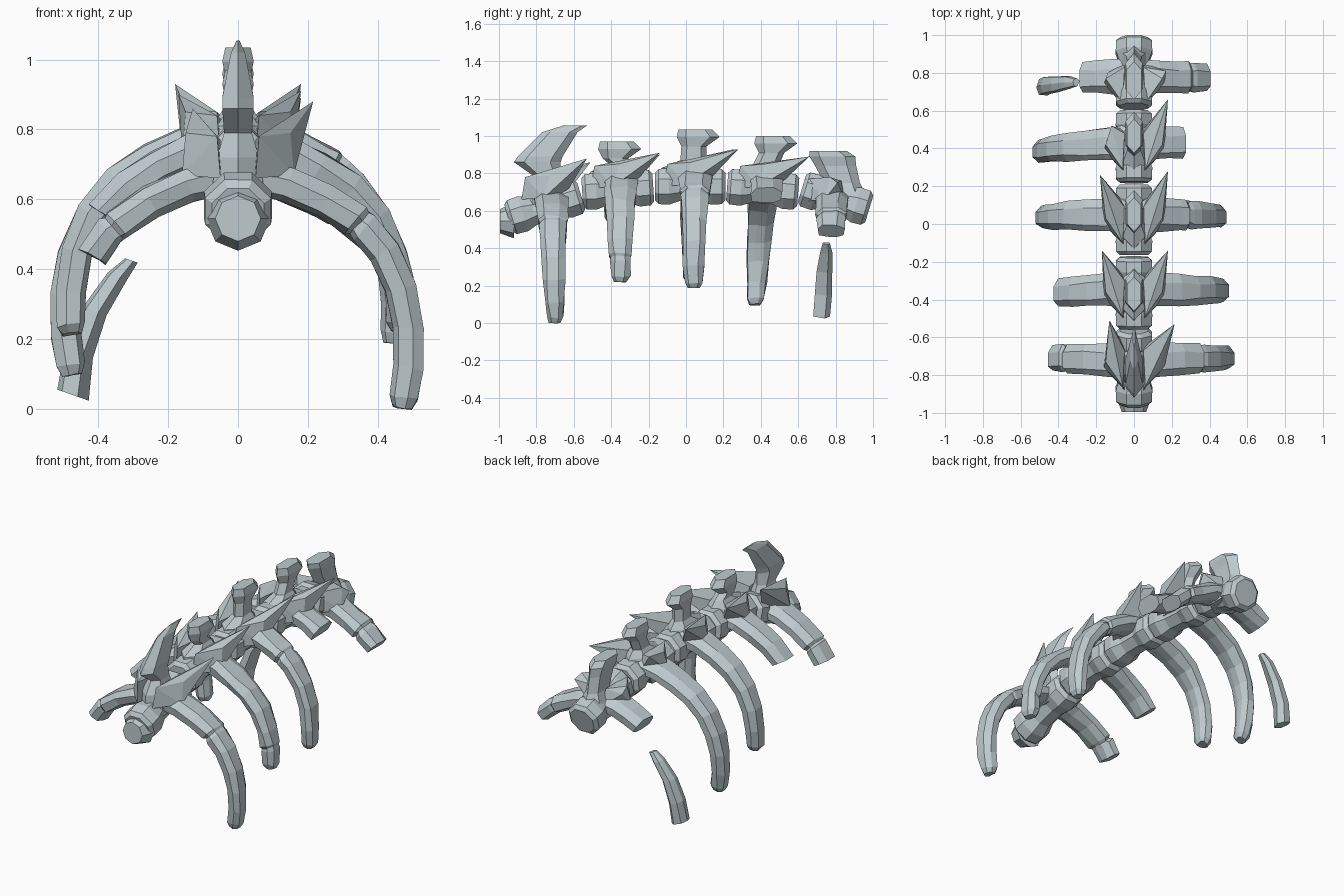
import bpy, bmesh, math, random
from mathutils import Vector

if "Cube" in bpy.data.objects:
    bpy.data.objects.remove(bpy.data.objects["Cube"])

random.seed(4)
bone = bpy.data.materials.new("blue_grey_bone")
bone.diffuse_color = (0.52, 0.595, 0.62, 1)
bone.use_nodes = True
bone.node_tree.nodes["Principled BSDF"].inputs["Base Color"].default_value = bone.diffuse_color


def finish(bm, name):
    bmesh.ops.recalc_face_normals(bm, faces=bm.faces)
    me = bpy.data.meshes.new(name)
    bm.to_mesh(me)
    bm.free()
    me.materials.append(bone)
    ob = bpy.data.objects.new(name, me)
    bpy.context.collection.objects.link(ob)
    return ob


def loft(rings, name):
    bm = bmesh.new()
    vs = [[bm.verts.new(p) for p in r] for r in rings]
    n = len(vs[0])
    for a, b in zip(vs, vs[1:]):
        for i in range(n):
            j = (i + 1) % n
            bm.faces.new((a[i], a[j], b[j], b[i]))
    bm.faces.new(vs[0][::-1])
    bm.faces.new(vs[-1])
    return finish(bm, name)


def hull(points, name):
    bm = bmesh.new()
    for p in points:
        bm.verts.new(p)
    res = bmesh.ops.convex_hull(bm, input=bm.verts)
    junk = [g for g in res["geom_interior"] if isinstance(g, bmesh.types.BMVert)]
    if junk:
        bmesh.ops.delete(bm, geom=junk, context='VERTS')
    return finish(bm, name)


def centrum(name, y0, z0, y1, z1):
    # spool shaped vertebra body between two end points
    a, b = Vector((0, y0, z0)), Vector((0, y1, z1))
    up = Vector((1, 0, 0)).cross((b - a).normalized())
    up = up if up.z > 0 else -up
    rings = []
    for t, r in ((0, .08), (.05, .102), (.2, .105), (.36, .082),
                 (.64, .082), (.8, .105), (.95, .102), (1, .08)):
        c = a.lerp(b, t)
        rings.append([c + Vector((math.cos(k * math.pi / 4 + .39) * r, 0, 0))
                      + up * math.sin(k * math.pi / 4 + .39) * r for k in range(8)])
    loft(rings, name)


def neural_spine(name, sections):
    # stacked six sided sections: height, back y, front y, half width
    rings = []
    for z, ya, yb, w in sections:
        d = (yb - ya) * .22
        rings.append([(0, ya, z), (w, ya + d, z), (w, yb - d, z),
                      (0, yb, z), (-w, yb - d, z), (-w, ya + d, z)])
    loft(rings, name)


def wing(name, side, y, z, tx, ty, tz):
    # swept transverse blade ending in a spike
    pts = [(.05, -.13, -.02), (.06, -.11, .10), (.16, -.01, -.01), (.15, .02, .11),
           (.05, .08, .09), (.05, .10, 0), (tx, ty, tz)]
    hull([(side * px, y + py, z + pz) for px, py, pz in pts], name)


RIB = [(.03, .01), (.10, 0), (.20, -.04), (.31, -.10), (.39, -.17),
       (.45, -.27), (.482, -.40), (.484, -.53), (.465, -.655)]


def sample(path, t):
    pts = [Vector(p) for p in path]
    lens = [(b - a).length for a, b in zip(pts, pts[1:])]
    d = t * sum(lens)
    for a, b, l in zip(pts, pts[1:], lens):
        if d <= l + 1e-6:
            return a.lerp(b, d / l), (b - a).normalized()
        d -= l
    return pts[-1], (pts[-1] - pts[-2]).normalized()


def rib(name, side, y, z, end, crack=None, sx=1.0, drift=0.0):
    # tapered flat six sided rib, notched where it is cracked
    steps = max(3, round(end * 8))
    stations = [(end * i / steps, 1) for i in range(steps + 1)]
    if crack:
        stations = [s for s in stations if abs(s[0] - crack) > .04]
        stations += [(crack - .015, 1.04), (crack, .88), (crack + .02, .98)]
    stations.sort()
    if end > .8:
        stations[-1] = (end - .03, .95)
        stations.append((end, .65))
    rings = []
    for t, k in stations:
        p, d = sample(RIB, t)
        n = Vector((-d.y, d.x))
        r = (.049 - .007 * t) * k
        w = (.094 - .048 * t) * k
        ring = []
        for c, s in ((1, .35), (.45, 1), (-.6, 1), (-1, .3),
                     (-.9, -.65), (-.3, -1), (.4, -1), (.95, -.55)):
            q = p + n * s * r
            j = random.uniform(-.005, .005)
            ring.append((side * sx * q.x, y + drift * t + c * w + j, z + q.y + j))
        rings.append(ring)
    loft(rings, name)


# vertebra bodies
for i, e in enumerate([(-.95, .56, -.56, .68), (-.555, .70, -.175, .725),
                       (-.165, .73, .21, .73), (.22, .73, .60, .70),
                       (.62, .72, .98, .61)]):
    centrum("vertebra_%d" % (i + 1), *e)
hull([(x, y, z) for y, r in ((-.995, .065), (-.92, .092))
      for x, z in [(r * math.cos(k * math.pi / 4), .545 + r * math.sin(k * math.pi / 4))
                   for k in range(8)]], "front_joint_cap")

# upright spines
neural_spine("front_spine", [(.60, -.88, -.6, .08), (.72, -.87, -.63, .06), (.79, -.82, -.67, .04),
                             (.86, -.92, -.67, .045), (.89, -.90, -.66, .045),
                             (1.02, -.77, -.58, .02), (1.055, -.66, -.53, .004)])
for n, y, z, top, lean in (("second", -.36, .71, .26, -.04), ("middle", .02, .73, .305, 0),
                           ("fourth", .41, .71, .29, .025)):
    neural_spine(n + "_spine", [(z + .0, y - .16, y + .16, .08), (z + .10, y - .15, y + .13, .06),
                                (z + .14, y - .05, y + .09, .035),
                                (z + top - .09, y - .045 + lean, y + .09 + lean, .035),
                                (z + top - .04, y - .07 + lean, y + .16 + lean, .045),
                                (z + top, y - .06 + lean, y + .12 + lean, .036)])
neural_spine("rear_spine", [(.60, .70, .97, .08), (.69, .72, .96, .065), (.75, .74, .93, .04),
                            (.84, .69, .91, .036), (.89, .66, .905, .045), (.92, .66, .86, .04)])

# swept side blades
for n, s, y, z, tx, ty, tz in (
        ("front_right", 1, -.75, .68, .215, .22, .20), ("front_left", -1, -.75, .68, .13, .24, .18),
        ("second_right", 1, -.38, .74, .18, .24, .17), ("second_left", -1, -.38, .74, .17, .24, .16),
        ("middle_right", 1, .01, .75, .18, .27, .18), ("middle_left", -1, .01, .75, .18, .25, .18),
        ("fourth_right", 1, .40, .74, .18, .26, .15), ("fourth_left", -1, .40, .74, .12, .12, .11),
        ("rear_right", 1, .75, .67, .17, .06, .08), ("rear_left", -1, .75, .67, .14, .05, .07)):
    wing(n + "_blade", s, y, z, tx, ty, tz)

# ribs: name, side, y, root height, length, crack, width scale, drift
for r in (("front_right_rib", 1, -.72, .66, 1.0, .38, 1.01, .02),
          ("front_left_rib", -1, -.72, .66, .515, .40, .99, .02),
          ("second_right_rib", 1, -.35, .75, .86, .72, .96, .0),
          ("second_left_rib", -1, -.34, .75, .47, None, .97, -.05),
          ("middle_right_rib", 1, .05, .78, .93, .32, .93, -.01),
          ("middle_left_rib", -1, .05, .78, .90, None, .99, -.02),
          ("fourth_right_rib", 1, .43, .75, .26, None, 1.0, .0),
          ("fourth_left_rib", -1, .43, .755, 1.0, None, 1.02, -.06),
          ("rear_right_rib", 1, .78, .66, .445, .32, .97, -.01),
          ("rear_left_rib", -1, .78, .66, .275, None, 1.0, -.01)):
    rib(*r)

# broken rib piece hanging loose
loft([[(x + c * w, y + s * h, z + c * w * -.35)
       for c, s in ((1, .4), (.3, 1), (-.7, .9), (-1, 0), (-.7, -.9), (.3, -1))]
      for x, y, z, w, h in ((-.305, .75, .425, .018, .02), (-.345, .75, .38, .028, .033),
                            (-.41, .74, .28, .034, .042), (-.455, .735, .16, .04, .046),
                            (-.472, .725, .04, .045, .045))], "loose_rib_piece")
